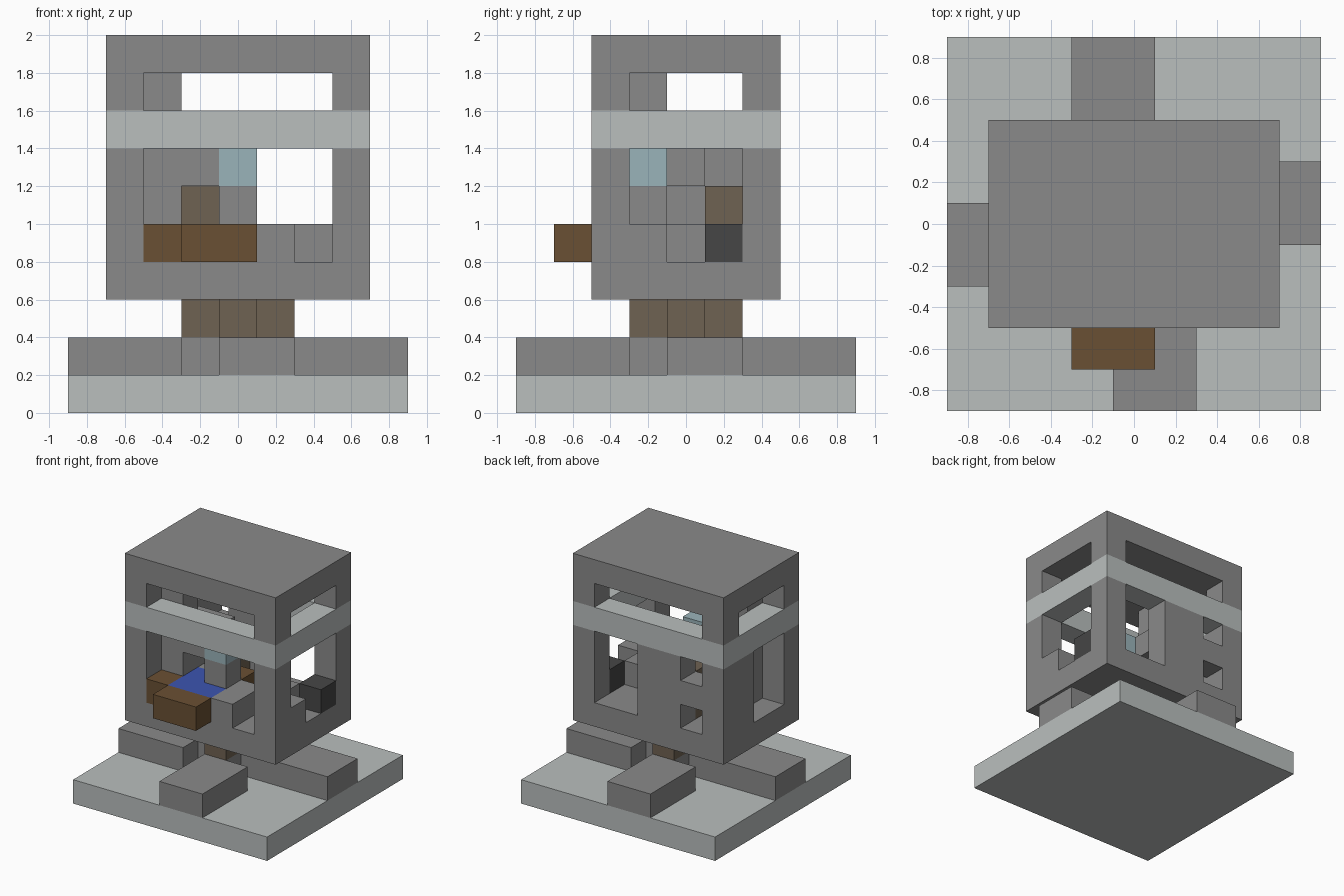
import bpy
import bmesh
from itertools import product
from mathutils import Vector

CELL = 0.2

if "Cube" in bpy.data.objects:
    bpy.data.objects.remove(bpy.data.objects["Cube"], do_unlink=True)


def material(name, hex_code):
    srgb = [int(hex_code[i:i + 2], 16) / 255 for i in (0, 2, 4)]
    color = [c / 12.92 if c < 0.04045 else ((c + 0.055) / 1.055) ** 2.4 for c in srgb] + [1]
    mat = bpy.data.materials.new(name)
    mat.use_nodes = True
    mat.diffuse_color = color
    mat.node_tree.nodes["Principled BSDF"].inputs["Base Color"].default_value = color
    return mat


stone = material("stone grey", "8a8a8a")
pale = material("pale stone", "babfbe")
wood = material("dark wood", "6a5033")
trunk = material("weathered wood", "6f6252")
glass = material("pale blue", "9ab3ba")
water = material("deep blue", "3c54b0")
iron = material("dark iron", "464646")


def cells(box):
    """All grid cells inside a box given as x, y and z edge pairs."""
    x0, x1, y0, y1, z0, z1 = box
    return set(product(range(x0, x1), range(y0, y1), range(z0, z1)))


def blocks(name, mat, add, cut=()):
    """One mesh from the union of boxes minus cut boxes, outer faces only."""
    solid = set().union(*map(cells, add)).difference(*map(cells, cut))
    bm = bmesh.new()
    for cell in solid:
        for axis, side in product(range(3), (0, 1)):
            neighbour = list(cell)
            neighbour[axis] += 2 * side - 1
            if tuple(neighbour) in solid:
                continue
            ring = []
            for a, b in ((0, 0), (1, 0), (1, 1), (0, 1)):
                p = Vector(cell)
                p[axis] += side
                p[(axis + 1) % 3] += a
                p[(axis + 2) % 3] += b
                ring.append(bm.verts.new((p - Vector((4.5, 4.5, 0))) * CELL))
            bm.faces.new(ring if side else ring[::-1])
    bmesh.ops.remove_doubles(bm, verts=bm.verts, dist=0.001)
    bmesh.ops.dissolve_limit(bm, angle_limit=0.01, verts=bm.verts, edges=bm.edges)
    mesh = bpy.data.meshes.new(name)
    bm.to_mesh(mesh)
    bm.free()
    mesh.materials.append(mat)
    bpy.context.collection.objects.link(bpy.data.objects.new(name, mesh))


# Base, pinwheel feet and trunk
blocks("base_slab", pale, [(0, 9, 0, 9, 0, 1)])
blocks("pinwheel_feet", stone, [
    (4, 6, 0, 3, 1, 2), (6, 9, 4, 6, 1, 2),
    (3, 5, 6, 9, 1, 2), (0, 3, 3, 5, 1, 2),
    (3, 6, 4, 5, 1, 2), (4, 5, 3, 6, 1, 2)])
blocks("trunk", trunk, [(3, 6, 4, 5, 2, 3), (4, 5, 3, 6, 2, 3)])

# House shell with its openings
blocks("house_shell", stone, [(1, 8, 2, 7, 3, 10)], [
    (2, 7, 3, 6, 4, 9),                        # room
    (1, 8, 2, 7, 7, 8),                        # gap for the band
    (2, 7, 2, 7, 8, 9), (1, 8, 3, 6, 8, 9),    # upper windows
    (2, 7, 2, 3, 4, 7),                        # front opening
    (5, 7, 6, 7, 4, 7),                        # back doorway
    (2, 3, 6, 7, 4, 5), (2, 3, 6, 7, 6, 7),    # small back windows
    (7, 8, 3, 6, 5, 7), (7, 8, 4, 6, 4, 5),    # stepped side opening
    (1, 2, 3, 5, 4, 7)])                       # other side opening
blocks("band", pale, [(1, 8, 2, 7, 7, 8)], [(2, 7, 3, 6, 7, 8)])

# Furnace with hood and chimney
blocks("furnace", stone, [
    (2, 4, 3, 5, 4, 5), (2, 3, 3, 5, 5, 6), (2, 4, 3, 5, 6, 7),
    (2, 3, 3, 4, 7, 9), (4, 5, 3, 4, 4, 6)], [(3, 4, 3, 4, 4, 5)])
blocks("lamp", glass, [(4, 5, 3, 4, 6, 7)])

# Trough and water
blocks("trough", wood, [(2, 3, 2, 3, 4, 5), (3, 5, 1, 2, 4, 5)])
blocks("water", water, [(3, 5, 2, 3, 4, 5), (3, 4, 3, 4, 4, 5)])

# Furnishings
blocks("counter", stone, [(5, 6, 2, 4, 4, 5)])
blocks("stool", stone, [(6, 7, 4, 5, 4, 5)])
blocks("bench", wood, [(4, 5, 4, 5, 4, 5)])
blocks("wood_stack", trunk, [(3, 4, 5, 6, 4, 6)])
blocks("iron_block", iron, [(7, 8, 5, 6, 4, 5)])
